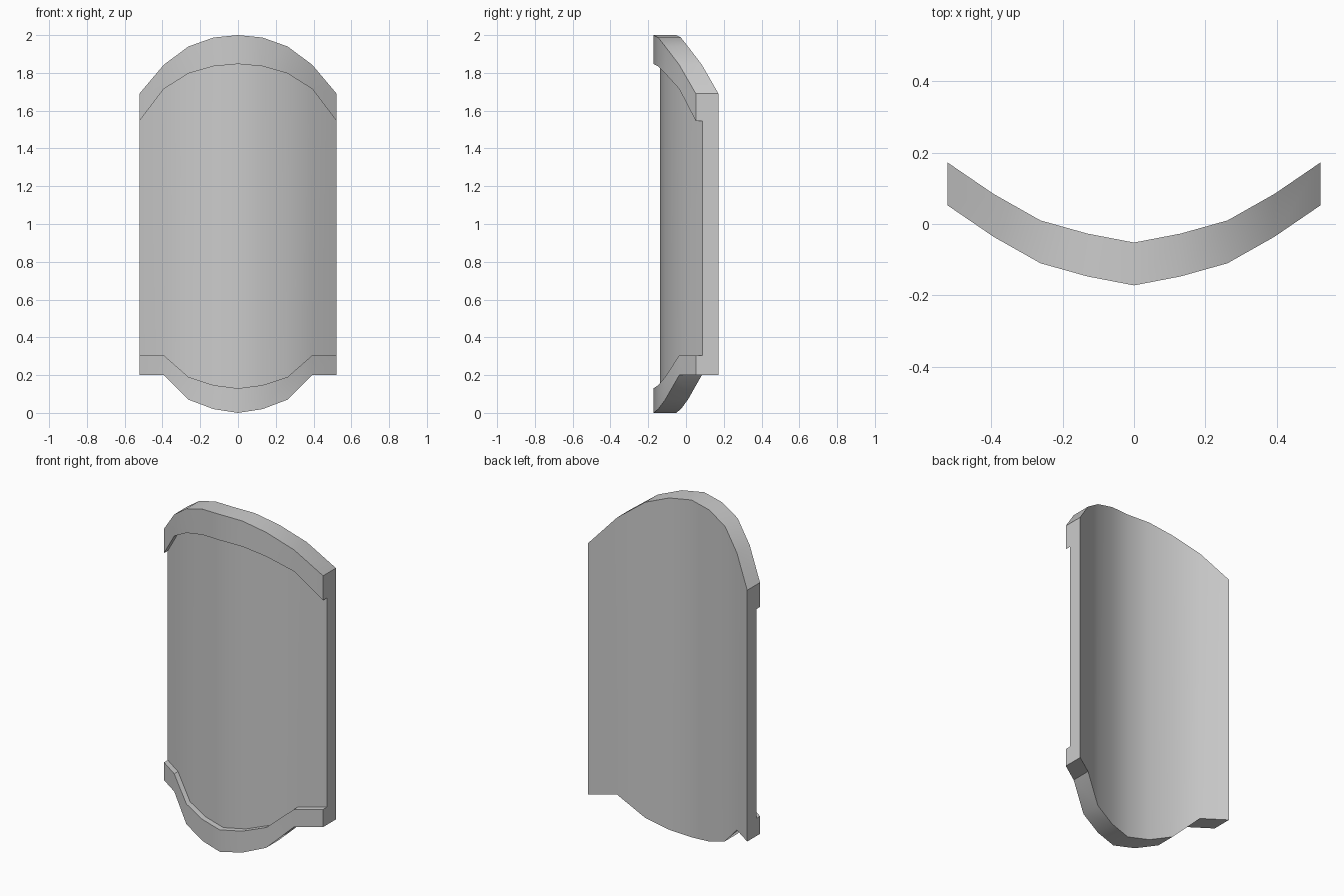
import bpy, bmesh, math

if "Cube" in bpy.data.objects:
    bpy.data.objects.remove(bpy.data.objects["Cube"])

# Half outline per column, from the centre ridge to the side edge:
# x, front y, bottom z, lower band top z, upper band bottom z, top z
HALF = [
    (0.00, -0.172, 0.00, 0.13, 1.847, 2.00),
    (0.13, -0.147, 0.02, 0.147, 1.835, 1.987),
    (0.262, -0.110, 0.07, 0.19, 1.797, 1.94),
    (0.393, -0.036, 0.20, 0.305, 1.715, 1.843),
    (0.522, 0.052, 0.20, 0.305, 1.545, 1.69),
]
THICK = 0.12    # full depth at the bands
RECESS = 0.035  # panel set back behind the bands


def section(x, y, z0, z1, z2, z3):
    """Vertical cross-section of the plate at one column."""
    back, panel = y + THICK, y + RECESS
    return [(x, back, z0), (x, y, z0), (x, y, z1), (x, panel, z1),
            (x, panel, z2), (x, y, z2), (x, y, z3), (x, back, z3)]


# Curved shield plate: mirror the columns and loft the sections across them
columns = [(-c[0], *c[1:]) for c in reversed(HALF[1:])] + HALF
bm = bmesh.new()
rings = [[bm.verts.new(p) for p in section(*c)] for c in columns]
for a, b in zip(rings, rings[1:]):
    for i in range(8):
        j = (i + 1) % 8
        bm.faces.new((a[i], a[j], b[j], b[i]))

# Flat side edges
bm.faces.new(rings[0])
bm.faces.new(rings[-1])
bmesh.ops.recalc_face_normals(bm, faces=bm.faces)

mesh = bpy.data.meshes.new("shield_plate")
bm.to_mesh(mesh)
bm.free()
plate = bpy.data.objects.new("shield_plate", mesh)
bpy.context.collection.objects.link(plate)

# Smooth curve, sharp band edges
bpy.context.view_layer.objects.active = plate
plate.select_set(True)
bpy.ops.object.shade_smooth_by_angle(angle=math.radians(35))
